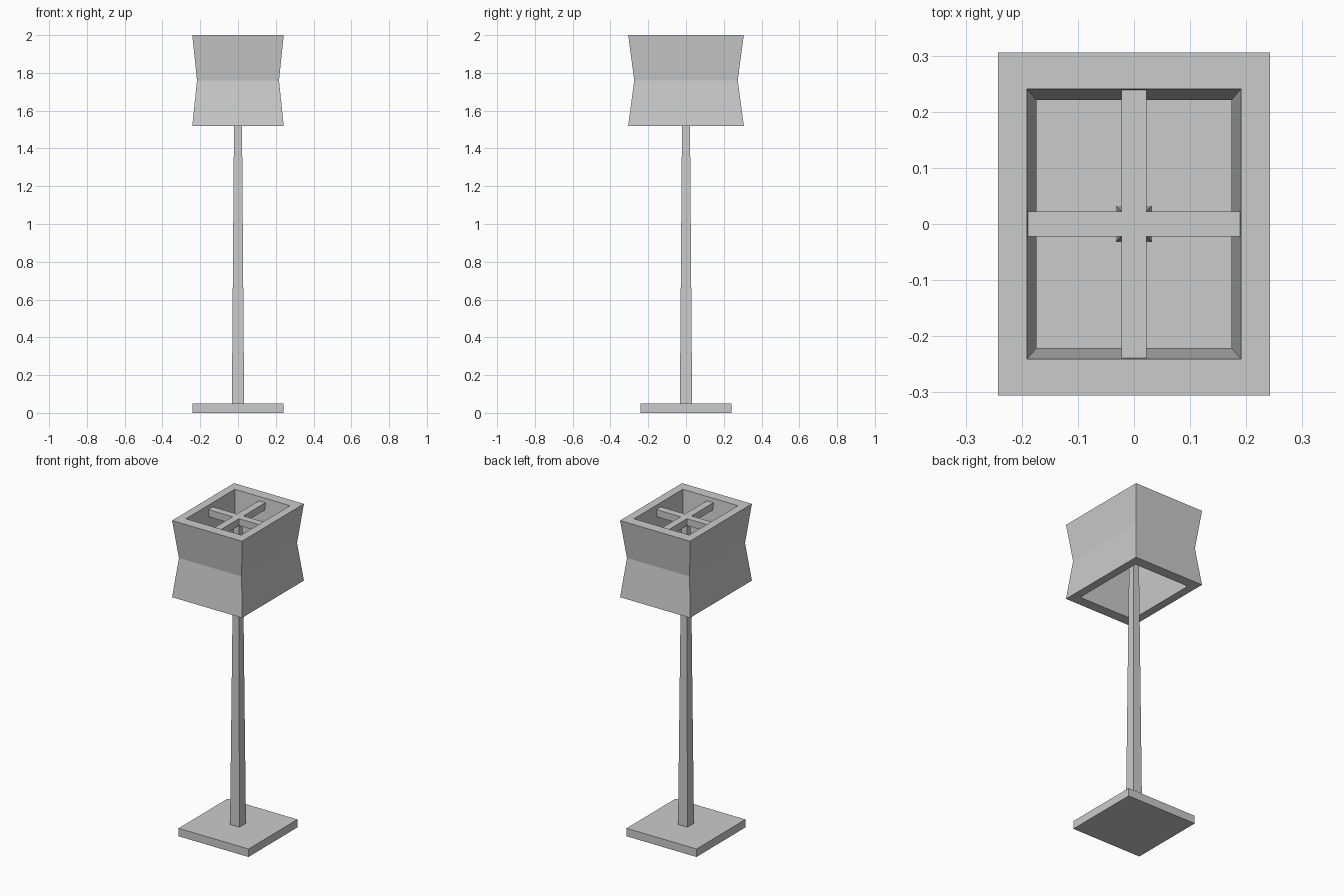
import bpy
import bmesh

if "Cube" in bpy.data.objects:
    bpy.data.objects.remove(bpy.data.objects["Cube"])


def make_object(name, bm):
    bmesh.ops.recalc_face_normals(bm, faces=bm.faces)
    mesh = bpy.data.meshes.new(name)
    bm.to_mesh(mesh)
    bm.free()
    obj = bpy.data.objects.new(name, mesh)
    bpy.context.collection.objects.link(obj)
    return obj


def ring(bm, hx, hy, z):
    return [bm.verts.new((sx * hx, sy * hy, z))
            for sx, sy in ((-1, -1), (1, -1), (1, 1), (-1, 1))]


def loft(name, sections, closed=False):
    """Join rectangular sections (half x, half y, z); cap the ends or close the loop."""
    bm = bmesh.new()
    rings = [ring(bm, *s) for s in sections]
    pairs = list(zip(rings, rings[1:]))
    if closed:
        pairs.append((rings[-1], rings[0]))
    else:
        bm.faces.new(rings[0])
        bm.faces.new(rings[-1])
    for a, b in pairs:
        for i in range(4):
            j = (i + 1) % 4
            bm.faces.new((a[i], a[j], b[j], b[i]))
    return make_object(name, bm)


# Square foot plate
loft("base", [(0.242, 0.242, 0), (0.242, 0.242, 0.05)])

# Tapered square pole, up to the shade supports
loft("pole", [(0.0325, 0.0325, 0.05), (0.018, 0.018, 1.94)])

# Crossed bars holding the shade
loft("support_bar_x", [(0.19, 0.0225, 1.93), (0.19, 0.0225, 1.974)])
loft("support_bar_y", [(0.0225, 0.239, 1.93), (0.0225, 0.239, 1.974)])

# Thick-walled rectangular shade, pinched at mid height and open at both ends
loft("shade", [
    (0.242, 0.306, 1.52), (0.217, 0.274, 1.76), (0.242, 0.306, 2.0),
    (0.191, 0.241, 2.0), (0.174, 0.221, 1.76), (0.191, 0.241, 1.52),
], closed=True)
